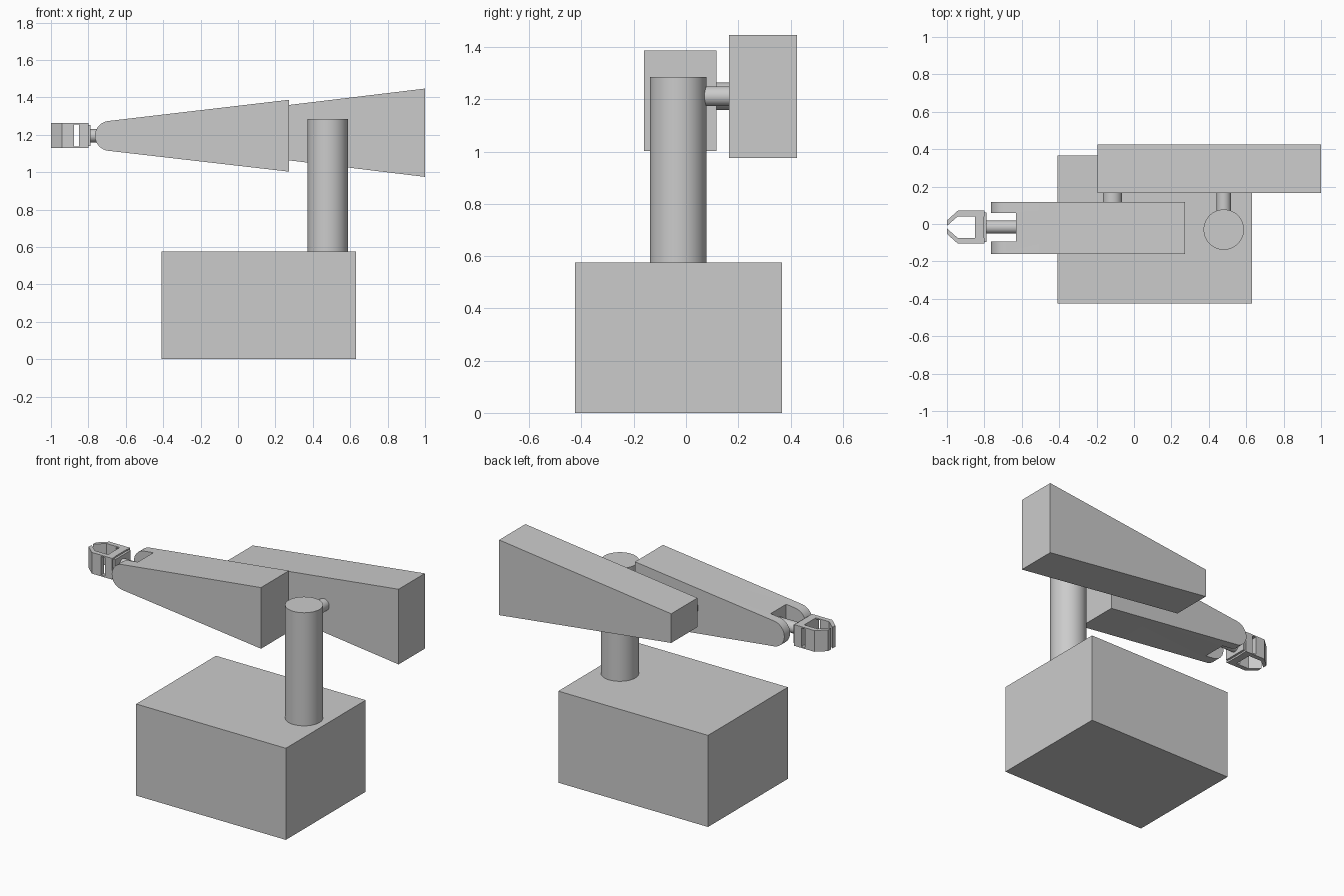
import bpy, bmesh, math
from mathutils import Vector, Matrix

if "Cube" in bpy.data.objects:
    bpy.data.objects.remove(bpy.data.objects["Cube"])

WRIST = Vector((0, -0.017, 1.195))


def finish(name, bm, smooth=False):
    bmesh.ops.recalc_face_normals(bm, faces=bm.faces[:])
    mesh = bpy.data.meshes.new(name)
    bm.to_mesh(mesh)
    bm.free()
    ob = bpy.data.objects.new(name, mesh)
    bpy.context.collection.objects.link(ob)
    bpy.context.view_layer.objects.active = ob
    if smooth:
        bpy.ops.object.select_all(action='DESELECT')
        ob.select_set(True)
        bpy.ops.object.shade_smooth_by_angle(angle=math.radians(30))
    return ob


def box(name, lo, hi):
    lo, hi = Vector(lo), Vector(hi)
    bm = bmesh.new()
    bmesh.ops.create_cube(bm, size=1)
    bmesh.ops.transform(bm, verts=bm.verts,
                        matrix=Matrix.Translation((lo + hi) / 2) @ Matrix.Diagonal((*(hi - lo), 1)))
    return finish(name, bm)


def rod(name, start, end, radius):
    start, end = Vector(start), Vector(end)
    axis = end - start
    bm = bmesh.new()
    bmesh.ops.create_cone(bm, cap_ends=True, segments=48, radius1=radius, radius2=radius,
                          depth=axis.length)
    turn = axis.to_track_quat('Z', 'Y').to_matrix().to_4x4()
    bmesh.ops.transform(bm, verts=bm.verts, matrix=Matrix.Translation((start + end) / 2) @ turn)
    return finish(name, bm, True)


def prism(name, start_points, offset, smooth=False):
    bm = bmesh.new()
    face = bm.faces.new([bm.verts.new(p) for p in start_points])
    out = bmesh.ops.extrude_face_region(bm, geom=[face], use_keep_orig=True)
    verts = [g for g in out['geom'] if isinstance(g, bmesh.types.BMVert)]
    bmesh.ops.translate(bm, verts=verts, vec=offset)
    return finish(name, bm, smooth)


def cut(ob, cutter):
    mod = ob.modifiers.new("cut", 'BOOLEAN')
    mod.operation, mod.solver, mod.object = 'DIFFERENCE', 'EXACT', cutter
    bpy.context.view_layer.objects.active = ob
    bpy.ops.object.modifier_apply(modifier=mod.name)
    bpy.data.objects.remove(cutter)


# Pedestal and column
box("base", (-0.41, -0.425, 0), (0.63, 0.367, 0.575))
rod("column", (0.48, -0.03, 0.57), (0.48, -0.03, 1.285), 0.108)

# Tapered upper arm with its two joint pins
upper = [(-0.195, 1.12), (1, 0.975), (1, 1.447), (-0.195, 1.303)]
prism("upper_arm", [(x, 0.165, z) for x, z in upper], (0, 0.26, 0))
rod("shoulder_pin", (0.48, 0.02, 1.212), (0.48, 0.175, 1.212), 0.038)
rod("elbow_pin", (-0.115, 0.105, 1.212), (-0.115, 0.175, 1.212), 0.052)

# Forearm: tapered profile with rounded tip, slotted into a fork
fore = [(0.272, 1.003), (0.272, 1.387)]
for i in range(17):
    a = math.radians(97 + 166 * i / 16)
    fore.append((-0.685 + 0.08 * math.cos(a), 1.194 + 0.08 * math.sin(a)))
forearm = prism("forearm", [(x, -0.16, z) for x, z in fore], (0, 0.277, 0), True)
cut(forearm, box("slot", (-0.9, -0.094, 0.9), (-0.63, 0.06, 1.5)))

# Wrist and gripper palm
rod("wrist_rod", WRIST + Vector((-0.80, 0, 0)), WRIST + Vector((-0.62, 0, 0)), 0.035)
box("gripper_mount", WRIST + Vector((-0.805, -0.078, -0.055)), WRIST + Vector((-0.788, 0.078, 0.058)))
box("gripper_palm", WRIST + Vector((-0.85, -0.06, -0.066)), WRIST + Vector((-0.802, 0.06, 0.067)))

# Mirrored jaws, each with a window in front of the palm
jaw = [(-0.80, 0.088), (-0.942, 0.088), (-1, 0.036), (-1, 0.007), (-0.942, 0.058), (-0.80, 0.058)]
for side, s in (("left", 1), ("right", -1)):
    ob = prism(side + "_jaw", [WRIST + Vector((x, s * y, -0.066)) for x, y in jaw], (0, 0, 0.133))
    cut(ob, box("window", WRIST + Vector((-0.877, s * 0.073 - 0.03, -0.058)),
                WRIST + Vector((-0.851, s * 0.073 + 0.03, 0.059))))
